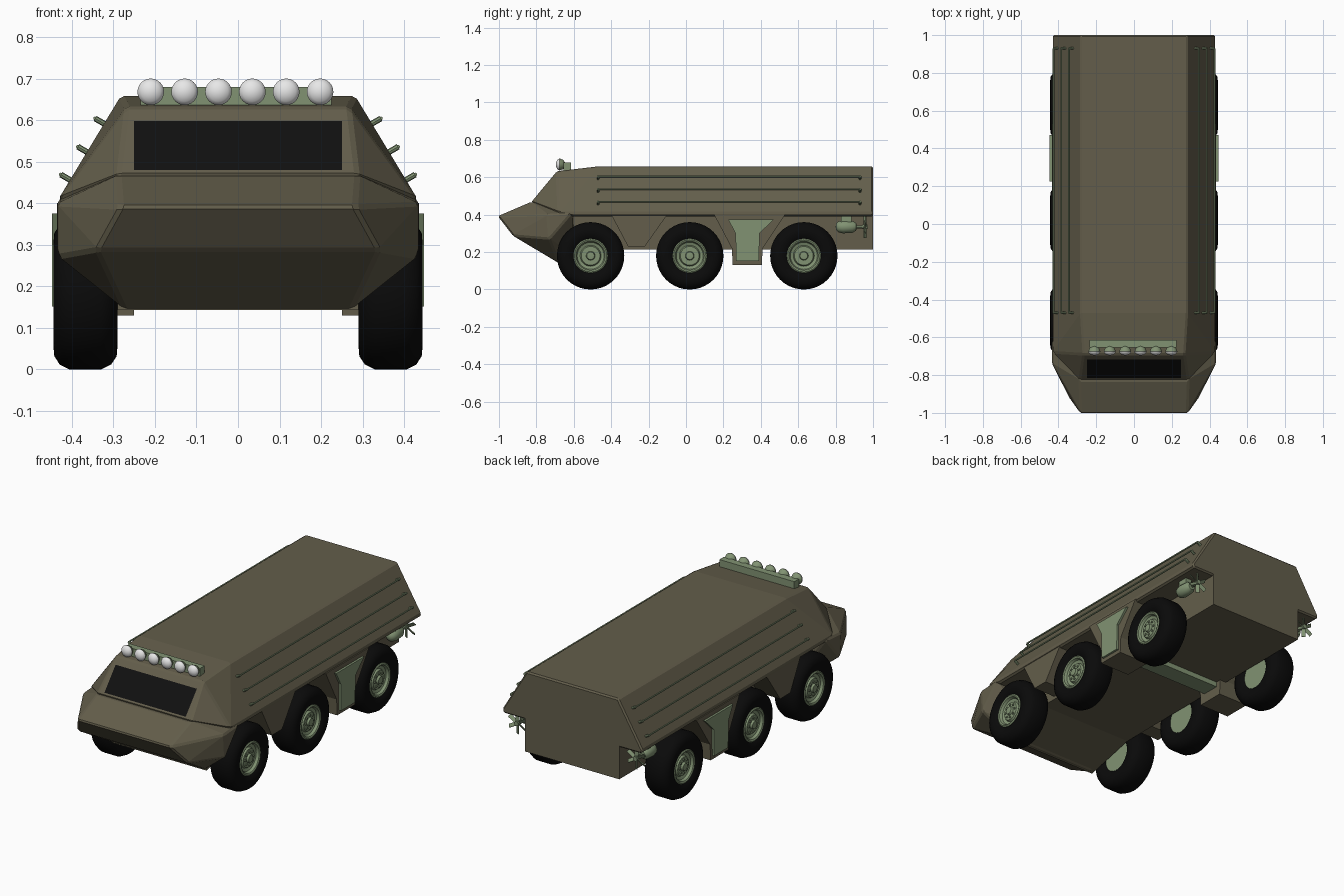
import bpy, bmesh, math
from mathutils import Vector, Matrix

if "Cube" in bpy.data.objects:
    bpy.data.objects.remove(bpy.data.objects["Cube"])

def material(name, r, g, b):
    m = bpy.data.materials.new(name)
    m.diffuse_color = (r, g, b, 1)
    m.use_nodes = True
    m.node_tree.nodes["Principled BSDF"].inputs["Base Color"].default_value = m.diffuse_color
    return m

BROWN = material("olive_brown", .125, .111, .070)
GREEN = material("sage_green", .22, .29, .17)
TYRE = material("tyre_black", .003, .003, .003)
GLASS = material("window_black", .005, .005, .005)
LENS = material("lens_white", .80, .80, .80)

def finish(name, bm, *mats, smooth=None):
    bmesh.ops.recalc_face_normals(bm, faces=bm.faces)
    me = bpy.data.meshes.new(name)
    if smooth:
        for f in bm.faces:
            f.smooth = True
    bm.to_mesh(me)
    bm.free()
    for m in mats:
        me.materials.append(m)
    if smooth:
        me.set_sharp_from_angle(angle=math.radians(smooth))
    ob = bpy.data.objects.new(name, me)
    bpy.context.collection.objects.link(ob)
    return ob

def hull(points, bevel=.008):
    """Convex body mirrored in x, with small chamfers on its hard edges."""
    bm = bmesh.new()
    for x, y, z in points:
        for s in (-1, 1):
            bm.verts.new((s * x, y, z))
    res = bmesh.ops.convex_hull(bm, input=bm.verts)
    bmesh.ops.delete(bm, geom=[v for v in bm.verts if not v.link_faces], context='VERTS')
    bmesh.ops.dissolve_limit(bm, angle_limit=.03, verts=bm.verts, edges=bm.edges)
    edges = [e for e in bm.edges if e.is_manifold and e.calc_face_angle() > .35]
    bmesh.ops.bevel(bm, geom=edges, offset=bevel, segments=1, profile=.5,
                    affect='EDGES', clamp_overlap=True)
    bmesh.ops.recalc_face_normals(bm, faces=bm.faces)
    return bm

def prism(name, yz, x0, x1, mat):
    """Side-view outline extruded across x."""
    bm = bmesh.new()
    a = [bm.verts.new((x0, y, z)) for y, z in yz]
    b = [bm.verts.new((x1, y, z)) for y, z in yz]
    bm.faces.new(a)
    bm.faces.new(b)
    for i in range(len(a)):
        j = (i + 1) % len(a)
        bm.faces.new((a[i], a[j], b[j], b[i]))
    return finish(name, bm, mat)

def lathe(bm, profile, origin, axis, n=32, mat=0):
    """Spin (distance along axis, radius) pairs round an axis."""
    rot = Vector(axis).to_track_quat('Z', 'Y')
    rings = []
    for a, r in profile:
        if r < 1e-6:
            rings.append([bm.verts.new(rot @ Vector((0, 0, a)) + Vector(origin))])
        else:
            rings.append([bm.verts.new(rot @ Vector((r * math.cos(t), r * math.sin(t), a)) + Vector(origin))
                          for t in (2 * math.pi * k / n for k in range(n))])
    for p, q in zip(rings, rings[1:]):
        for k in range(n):
            vs = [p[k % len(p)], p[(k + 1) % len(p)], q[(k + 1) % len(q)], q[k % len(q)]]
            bm.faces.new(list(dict.fromkeys(vs))).material_index = mat

def rod(bm, p, q, r, n=8):
    p, q = Vector(p), Vector(q)
    d = (q - p).length
    lathe(bm, [(0, 0), (0, r), (d, r), (d, 0)], p, q - p, n)

def box(bm, x0, x1, y0, y1, z0, z1):
    m = Matrix.Translation(((x0 + x1) / 2, (y0 + y1) / 2, (z0 + z1) / 2)) @ \
        Matrix.Diagonal((x1 - x0, y1 - y0, z1 - z0, 1))
    bmesh.ops.create_cube(bm, size=1, matrix=m)

# Upper body with cut-in windows
bm = hull([(.282, 1, .658), (.282, -.47, .658), (.268, -.69, .632), (.288, -.828, .466),
           (.432, 1, .41), (.432, -.68, .41), (.425, 1, .39), (.425, -.60, .39)])
side_win = [(-.745, .503), (-.687, .577), (-.55, .598), (-.555, .465), (-.70, .467)]
cuts = [((x, 0, 0), (1, 0, 0)) for x in (-.25, .25)] + [((0, 0, z), (0, 0, 1)) for z in (.48, .598)]
inside = []
for (y0, z0), (y1, z1) in zip(side_win, side_win[1:] + side_win[:1]):
    co, no = Vector((0, y0, z0)), Vector((0, z1 - z0, y0 - y1))
    cuts.append((co, no))
    inside.append((co, no))
for co, no in cuts:
    bmesh.ops.bisect_plane(bm, geom=bm.verts[:] + bm.edges[:] + bm.faces[:],
                           plane_co=co, plane_no=no, dist=1e-5)
for f in bm.faces:
    c = f.calc_center_median()
    front = f.normal.y < -.5 and abs(c.x) < .25 and .48 < c.z < .598
    side = abs(f.normal.x) > .3 and all((c - co).dot(no) < 0 for co, no in inside)
    f.material_index = 1 if front or side else 0
finish("upper_body", bm, BROWN, GLASS)

# Wedge nose
finish("nose", hull([(.282, -1.006, .392), (.288, -.828, .468), (.434, -.74, .40), (.434, -.61, .41),
                     (.34, -.925, .287), (.434, -.73, .27), (.272, -.68, .141),
                     (.272, -.60, .18), (.288, -.60, .45)]), BROWN)

# Narrow lower hull between the wheels
prism("lower_hull", [(-.69, .143), (-.68, .40), (1, .40), (1, .213), (-.40, .213)], -.29, .29, BROWN)

# Lamp bar on the roof and its six lamps
bm = bmesh.new()
box(bm, -.235, .225, -.655, -.615, .625, .68)
finish("lamp_bar", bm, GREEN)
for i in range(6):
    bm = bmesh.new()
    at = (-.21 + i * .0815, -.675, .668)
    lathe(bm, [(-.03, 0), (-.028, .012), (-.018, .025), (0, .032)], at, (0, -1, 0), 24, 0)
    lathe(bm, [(0, .032), (.007, .030), (.014, .023), (.019, .012), (.021, 0)], at, (0, -1, 0), 24, 1)
    finish("roof_lamp", bm, GREEN, LENS, smooth=50)

tyre_prof = [(-.058, .085), (-.070, .10), (-.077, .125), (-.075, .148), (-.062, .168), (-.038, .180),
             (.038, .180), (.062, .168), (.075, .148), (.077, .125), (.070, .10), (.058, .085)]
hub_prof = [(-.06, 0), (-.06, .092), (.066, .092), (.070, .086), (.066, .078), (.052, .072),
            (.046, .056), (.058, .050), (.058, .024), (.070, .020), (.072, 0)]

for s in (-1, 1):
    # Wheels
    for y in (-.51, .02, .63):
        c = Vector((s * .367, y, .18))
        bm = bmesh.new()
        lathe(bm, tyre_prof, c, (s, 0, 0), 40)
        finish("tyre", bm, TYRE, smooth=40)
        bm = bmesh.new()
        lathe(bm, hub_prof, c, (s, 0, 0), 32)
        for k in range(8):
            t = k * math.pi / 4
            p = c + Vector((s * .055, .037 * math.cos(t), .037 * math.sin(t)))
            rod(bm, p, p + Vector((s * .009, 0, 0)), .006, 6)
        finish("wheel_hub", bm, GREEN, smooth=35)

    # Side panels between the wheels, step box and its green plate
    prism("side_panel", [(-.40, .40), (-.31, .23), (-.22, .23), (-.10, .40)], s * .28, s * .425, BROWN)
    prism("step_box", [(.15, .40), (.245, .22), (.25, .13), (.405, .13), (.41, .22), (.53, .40)],
          s * .25, s * .435, BROWN)
    prism("step_plate", [(.225, .375), (.265, .30), (.268, .152), (.39, .152), (.393, .30), (.47, .375)],
          s * .434, s * .447, GREEN)

    # Three rails along each sloping side
    bm = bmesh.new()
    for z in (.59, .522, .455):
        foot = Vector((s * (.28 + (.655 - z) * .612), 0, z))
        tip = foot + Vector((s * .024, 0, .014))
        ends = [Vector((0, y, 0)) for y in (-.47, .93)]
        rod(bm, tip + ends[0], tip + ends[1], .0045)
        for e in ends:
            rod(bm, foot + e, tip + e, .007)
    finish("side_rails", bm, GREEN, smooth=40)

    # Water propeller: pod, strut, shaft and blades
    c = Vector((s * .365, .86, .335))
    bm = bmesh.new()
    lathe(bm, [(-.06, 0), (-.058, .015), (-.045, .029), (-.02, .035), (.03, .032), (.05, .02), (.053, 0)],
          c, (0, 1, 0), 20)
    rod(bm, c, c + Vector((0, .108, 0)), .008)
    rod(bm, c + Vector((0, .085, 0)), c + Vector((0, .11, 0)), .013, 12)
    box(bm, c.x - .02, c.x + .02, .83, .885, .34, .395)
    for k in range(6):
        m = Matrix.Translation(c + Vector((0, .097, 0))) @ Matrix.Rotation(k * math.pi / 3, 4, 'Y') @ \
            Matrix.Translation((0, 0, .034)) @ Matrix.Rotation(.6, 4, 'Z') @ Matrix.Diagonal((.02, .004, .05, 1))
        bmesh.ops.create_cube(bm, size=1, matrix=m)
    finish("water_propeller", bm, GREEN, smooth=40)

# Cross beam joining the step boxes underneath
bm = bmesh.new()
box(bm, -.26, .26, .28, .38, .185, .22)
finish("cross_beam", bm, GREEN)
